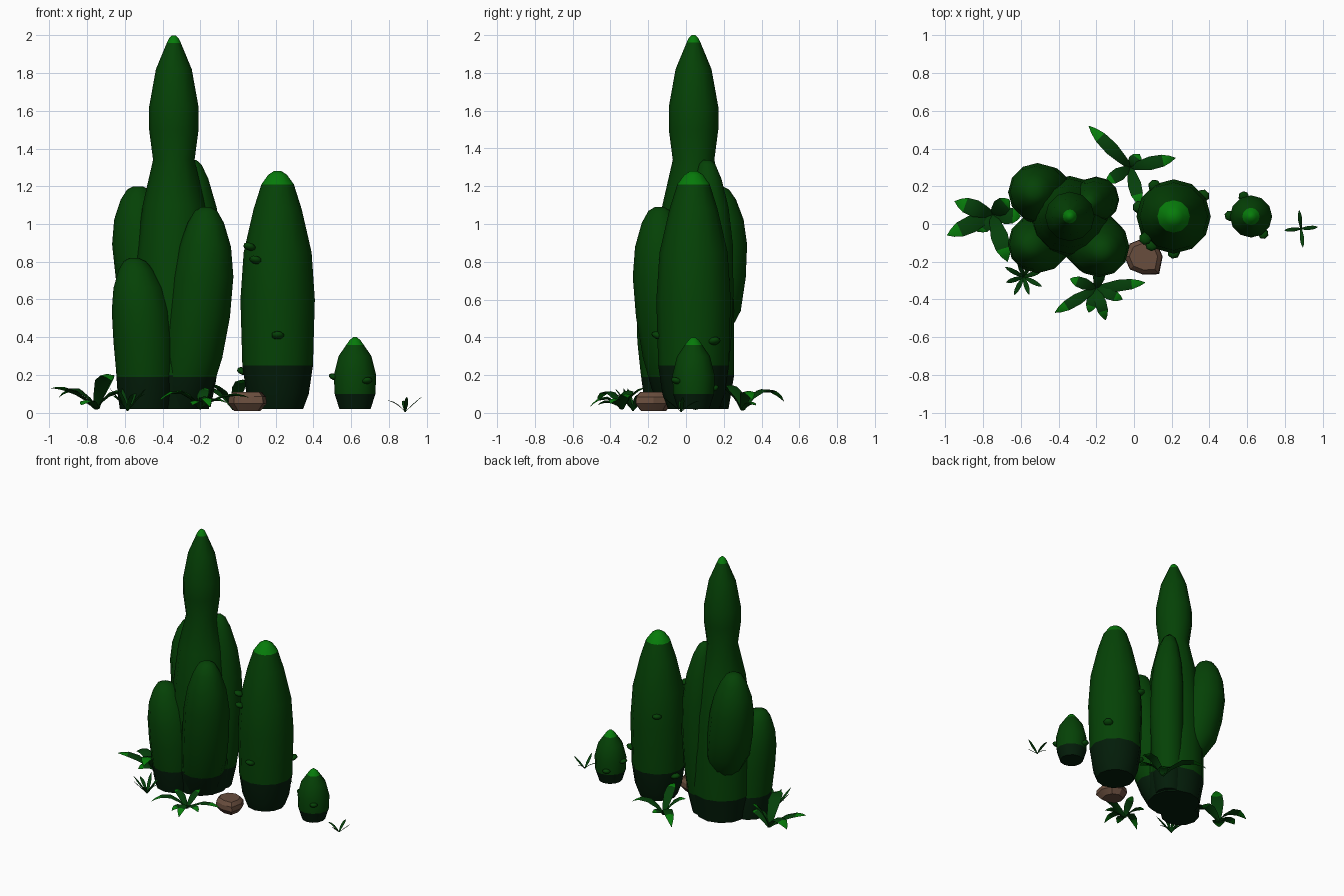
import bpy
import bmesh
import math
from mathutils import Vector, Matrix

default_cube = bpy.data.objects.get("Cube")
if default_cube:
    bpy.data.objects.remove(default_cube, do_unlink=True)


def make_material(name, red, green, blue):
    material = bpy.data.materials.new(name)
    material.use_nodes = True
    colour = (red, green, blue, 1)
    material.diffuse_color = colour
    shader = material.node_tree.nodes["Principled BSDF"]
    shader.inputs["Base Color"].default_value = colour
    shader.inputs["Roughness"].default_value = 0.9
    return material


body_green = make_material("body green", .0015, .054, .0018)
base_green = make_material("dark base green", .001, .012, .0028)
tip_green = make_material("bright tip green", .002, .2, .003)
leaf_green = make_material("leaf green", .0015, .05, .003)
rock_brown = make_material("rock brown", .14, .075, .047)


def finish(name, mesh_data, materials, angle=50):
    """Turn a bmesh into a shaded object."""
    bmesh.ops.recalc_face_normals(mesh_data, faces=mesh_data.faces)
    mesh = bpy.data.meshes.new(name)
    mesh_data.to_mesh(mesh)
    mesh_data.free()
    for material in materials:
        mesh.materials.append(material)
    item = bpy.data.objects.new(name, mesh)
    bpy.context.collection.objects.link(item)
    bpy.ops.object.select_all(action="DESELECT")
    item.select_set(True)
    bpy.context.view_layer.objects.active = item
    bpy.ops.object.shade_smooth_by_angle(angle=math.radians(angle))


def skin(mesh_data, rings):
    """Bridge closed loops of points and cap both ends."""
    loops = [[mesh_data.verts.new(p) for p in ring] for ring in rings]
    for low, high in zip(loops, loops[1:]):
        for i in range(len(low)):
            j = (i + 1) % len(low)
            mesh_data.faces.new((low[i], low[j], high[j], high[i]))
    mesh_data.faces.new(loops[0][::-1])
    mesh_data.faces.new(loops[-1])


def column(name, rings, dark, bright=9, sides=12):
    """Loft of round sections (x, y, z, radius), coloured by height."""
    mesh_data = bmesh.new()
    skin(mesh_data, [
        [(x + r * math.cos(math.tau * i / sides), y + r * math.sin(math.tau * i / sides), z)
         for i in range(sides)] for x, y, z, r in rings])
    for level in (dark, bright):
        bmesh.ops.bisect_plane(
            mesh_data, geom=mesh_data.verts[:] + mesh_data.edges[:] + mesh_data.faces[:],
            plane_co=(0, 0, level), plane_no=(0, 0, 1))
    for face in mesh_data.faces:
        height = face.calc_center_median().z
        face.material_index = 1 if height < dark else 2 if height > bright else 0
    finish(name, mesh_data, (body_green, base_green, tip_green))


def straight(x, y, profile):
    return [(x, y, z, r) for z, r in profile]


def lobe(name, foot, middle, top, radius, foot_width=.78):
    """Bulging side arm along a bent axis."""
    start, centre, end = Vector(foot), Vector(middle), Vector(top)
    rings = []
    for t, width in ((0, foot_width), (.1, .5 + foot_width / 2), (.25, .96), (.45, 1),
                     (.65, .97), (.8, .83), (.92, .58), (.98, .36), (1, .15)):
        p = (start * (2 * t - 1) * (t - 1) + centre * 4 * t * (1 - t)
             + end * t * (2 * t - 1))
        rings.append((p.x, p.y, p.z, radius * width))
    column(name, rings, dark=.19)


# Tall clustered plant: central trunk with waist, and four side lobes
column("tall_trunk", straight(-.34, .04, (
    (.02, .185), (.2, .215), (.5, .215), (.82, .2), (1.1, .165), (1.34, .11), (1.5, .131),
    (1.62, .131), (1.82, .095), (1.96, .037), (1.985, .025), (2, .01))),
    dark=.2, bright=1.96)
lobe("front_low_lobe", (-.49, -.07, .02), (-.503, -.1, .42), (-.55, -.11, .82), .16, .85)
lobe("front_high_lobe", (-.3, -.02, .02), (-.202, -.105, .56), (-.17, -.14, 1.09), .166, .7)
lobe("back_low_lobe", (-.4, .1, .32), (-.495, .16, .76), (-.53, .17, 1.2), .16, .3)
lobe("back_high_lobe", (-.24, .1, .03), (-.2, .13, .7), (-.24, .11, 1.34), .122)

# Middle and small upright plants
column("middle_trunk", straight(.21, .04, (
    (.02, .135), (.1, .165), (.25, .187), (.6, .197), (.85, .18), (1.08, .127),
    (1.21, .086), (1.26, .05), (1.28, .02))), dark=.25, bright=1.21)
column("small_trunk", straight(.62, .04, (
    (.02, .083), (.1, .108), (.2, .112), (.3, .087), (.36, .046), (.385, .028), (.4, .01))),
    dark=.1, bright=.36)


def add_buds(name, x, y, radius, size, places):
    """Small scale-like bumps round a trunk, placed by angle and height."""
    mesh_data = bmesh.new()
    for degrees, height in places:
        matrix = (Matrix.Translation((x, y, height))
                  @ Matrix.Rotation(math.radians(degrees), 4, "Z")
                  @ Matrix.Translation((radius, 0, 0))
                  @ Matrix.Rotation(math.radians(-20), 4, "Y")
                  @ Matrix.Diagonal((size, size, size * .55, 1)))
        bmesh.ops.create_uvsphere(mesh_data, u_segments=7, v_segments=5, radius=1,
                                  matrix=matrix)
    finish(name, mesh_data, [body_green])


add_buds("middle_trunk_buds", .21, .04, .19, .036,
         ((35, .38), (122, .7), (165, .22), (218, .88), (232, .81), (270, .41)))
add_buds("small_trunk_buds", .62, .04, .112, .03,
         ((110, .13), (178, .19), (305, .17)))


def add_leaf(mesh_data, base, tip, peak, width, bright_from):
    """Arched blade with a diamond section and a bright end."""
    start, end = Vector(base), Vector(tip)
    control = (start + end) / 2
    control.z = 2 * peak - (start.z + end.z) / 2
    side = Vector((start.y - end.y, end.x - start.x, 0)).normalized()
    rings = []
    for t, part in ((0, .35), (.2, .7), (.45, 1), (.72, .88), (.88, .5), (1, .03)):
        p = start * (1 - t) ** 2 + control * 2 * t * (1 - t) + end * t * t
        half = side * width * part / 2
        lift = Vector((0, 0, width * part * .12))
        rings.append((p - half, p - lift, p + half, p + lift))
    first = len(mesh_data.faces)
    skin(mesh_data, rings)
    mesh_data.faces.ensure_lookup_table()
    for face in mesh_data.faces[first:]:
        along = (face.calc_center_median() - start).xy.length
        face.material_index = int(along > bright_from * (end - start).xy.length)


def leafy_plant(name, base, width, leaves):
    mesh_data = bmesh.new()
    for x, y, z, peak in leaves:
        add_leaf(mesh_data, base, (x, y, z), peak, width, .72)
    finish(name, mesh_data, [leaf_green, tip_green])


# Broad-leaved ground plants
leafy_plant("left_leaf_plant", (-.75, .05, .02), .092, (
    (-.99, -.06, .13, .11), (-.95, .12, .08, .12), (-.67, -.2, .17, .18),
    (-.66, .13, .2, .15), (-.83, -.04, .04, .06), (-.6, .04, .1, .1)))
leafy_plant("front_leaf_plant", (-.2, -.34, .02), .062, (
    (.06, -.31, .08, .09), (-.42, -.47, .06, .11), (-.15, -.51, .03, .08),
    (-.34, -.29, .11, .1), (-.24, -.47, .04, .06), (-.06, -.4, .05, .07),
    (-.17, -.22, .13, .1)))
leafy_plant("back_leaf_plant", (-.02, .3, .015), .072, (
    (-.24, .52, .06, .12), (.22, .35, .07, .11), (-.15, .22, .14, .12),
    (.03, .1, .17, .14), (.03, .37, .04, .05)))


def grass_tuft(name, base, count, reach, height, width, turn):
    mesh_data = bmesh.new()
    for i in range(count):
        angle = turn + math.tau * i / count
        long = reach * (1 if i % 2 else .9)
        tip = (base[0] + long * math.cos(angle), base[1] + long * math.sin(angle),
               height * (1 if i % 3 else .75))
        add_leaf(mesh_data, base, tip, height * .55, width, 2)
    finish(name, mesh_data, [leaf_green])


# Thin grass tufts
grass_tuft("left_grass_tuft", (-.585, -.28, .01), 8, .11, .13, .026, .3)
grass_tuft("right_grass_tuft", (.885, -.025, .005), 4, .1, .085, .022, math.pi + .1)

# Low stone between the plants, with one corner drawn out
stone = bmesh.new()
skin(stone, [[(.05 + r * math.cos(math.tau * i / 8) * (1.15 if i == 7 else 1),
               -.172 + r * math.sin(math.tau * i / 8) * (1.3 if i == 7 else .95), z)
              for i in range(8)]
             for z, r in ((.01, .07), (.05, .102), (.085, .098), (.11, .075))])
finish("stone", stone, [rock_brown], 30)
